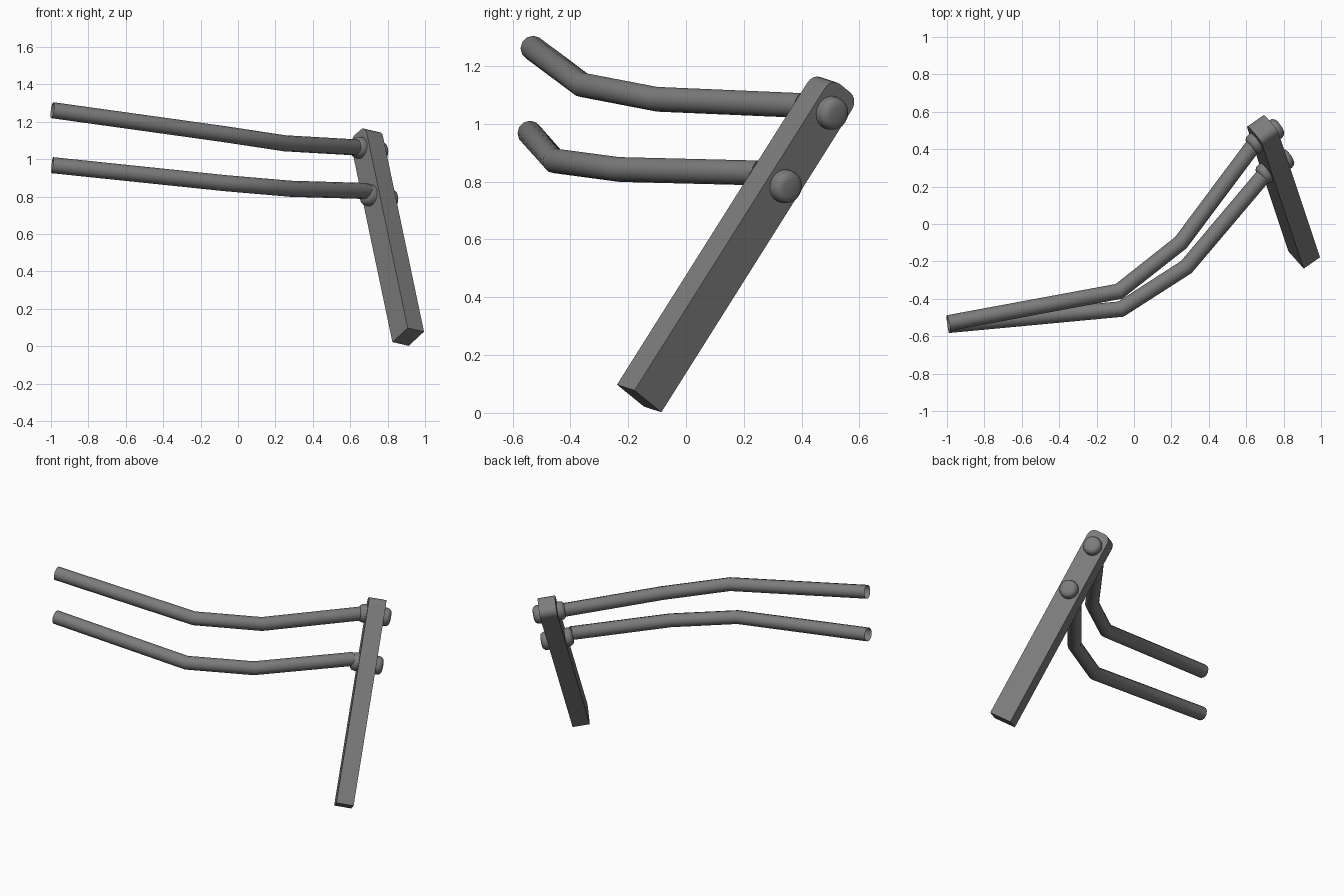
import bpy, bmesh
from mathutils import Matrix, Vector

cube = bpy.data.objects.get("Cube")
if cube:
    bpy.data.objects.remove(cube, do_unlink=True)

# One grey for everything
grey = bpy.data.materials.new("dark grey")
grey.use_nodes = True
COLOUR = (0.2, 0.2, 0.2, 1)
grey.diffuse_color = COLOUR
grey.node_tree.nodes["Principled BSDF"].inputs["Base Color"].default_value = COLOUR

# Tilted frame of the bar: thickness, width and length directions
length_dir = Vector((-0.175, 0.525, 0.833)).normalized()
thick_dir = Vector((0.805, 0.56, -0.184))
thick_dir = (thick_dir - thick_dir.dot(length_dir) * length_dir).normalized()
width_dir = length_dir.cross(thick_dir)
foot = Vector((0.91, -0.162, 0.05))
THICK, WIDTH, LENGTH = 0.108, 0.145, 1.3
frame = Matrix((thick_dir, width_dir, length_dir)).transposed().to_4x4()
frame.translation = foot


def add_object(name, bm, matrix):
    mesh = bpy.data.meshes.new(name)
    bm.to_mesh(mesh)
    bm.free()
    mesh.materials.append(grey)
    obj = bpy.data.objects.new(name, mesh)
    bpy.context.collection.objects.link(obj)
    obj.matrix_world = matrix
    return obj


def smooth(obj, angle=0.6):
    bpy.ops.object.select_all(action='DESELECT')
    obj.select_set(True)
    bpy.context.view_layer.objects.active = obj
    bpy.ops.object.shade_smooth_by_angle(angle=angle)


# Leaning bar, with its two top corners rounded
bm = bmesh.new()
bmesh.ops.create_cube(bm, size=1)
bmesh.ops.scale(bm, vec=(THICK, WIDTH, LENGTH), verts=bm.verts)
bmesh.ops.translate(bm, vec=(0, 0, LENGTH / 2), verts=bm.verts)
corners = [e for e in bm.edges
           if all(v.co.z > LENGTH / 2 for v in e.verts)
           and abs(e.verts[0].co.x - e.verts[1].co.x) > 0.01]
bmesh.ops.bevel(bm, geom=corners, offset=0.045, segments=5, profile=0.5, affect='EDGES')
smooth(add_object("bar", bm, frame))


# Domed pin through the bar, forming a collar on one side and a head on the other
def add_pin(name, height):
    bm = bmesh.new()
    bmesh.ops.create_cone(bm, cap_ends=True, segments=20,
                          radius1=0.058, radius2=0.058, depth=0.2)
    rims = [e for e in bm.edges if abs(e.verts[0].co.z - e.verts[1].co.z) < 0.01]
    bmesh.ops.bevel(bm, geom=rims, offset=0.028, segments=3, profile=0.5, affect='EDGES')
    turn = Matrix.Rotation(1.5708, 4, 'Y')
    smooth(add_object(name, bm, frame @ Matrix.Translation((0, 0, height)) @ turn))


# Bent round rod along a path, open at its ends
def add_rod(name, path):
    curve = bpy.data.curves.new(name, 'CURVE')
    curve.dimensions = '3D'
    curve.bevel_depth = 0.043
    curve.bevel_resolution = 4
    spline = curve.splines.new('POLY')
    spline.points.add(len(path) - 1)
    for point, co in zip(spline.points, path):
        point.co = (*co, 1)
    curve_obj = bpy.data.objects.new(name + "_path", curve)
    bpy.context.collection.objects.link(curve_obj)
    bpy.context.view_layer.update()
    bm = bmesh.new()
    bm.from_mesh(curve_obj.to_mesh())
    curve_obj.to_mesh_clear()
    bpy.data.objects.remove(curve_obj, do_unlink=True)
    smooth(add_object(name, bm, Matrix()))


add_pin("upper_pin", 1.2)
add_pin("lower_pin", 0.895)
add_rod("upper_rod", [(-0.993, -0.53, 1.262), (-0.08, -0.36, 1.135),
                      (0.25, -0.1, 1.085), (0.65, 0.435, 1.062)])
add_rod("lower_rod", [(-0.993, -0.54, 0.968), (-0.07, -0.455, 0.872),
                      (0.28, -0.23, 0.842), (0.69, 0.255, 0.83)])
